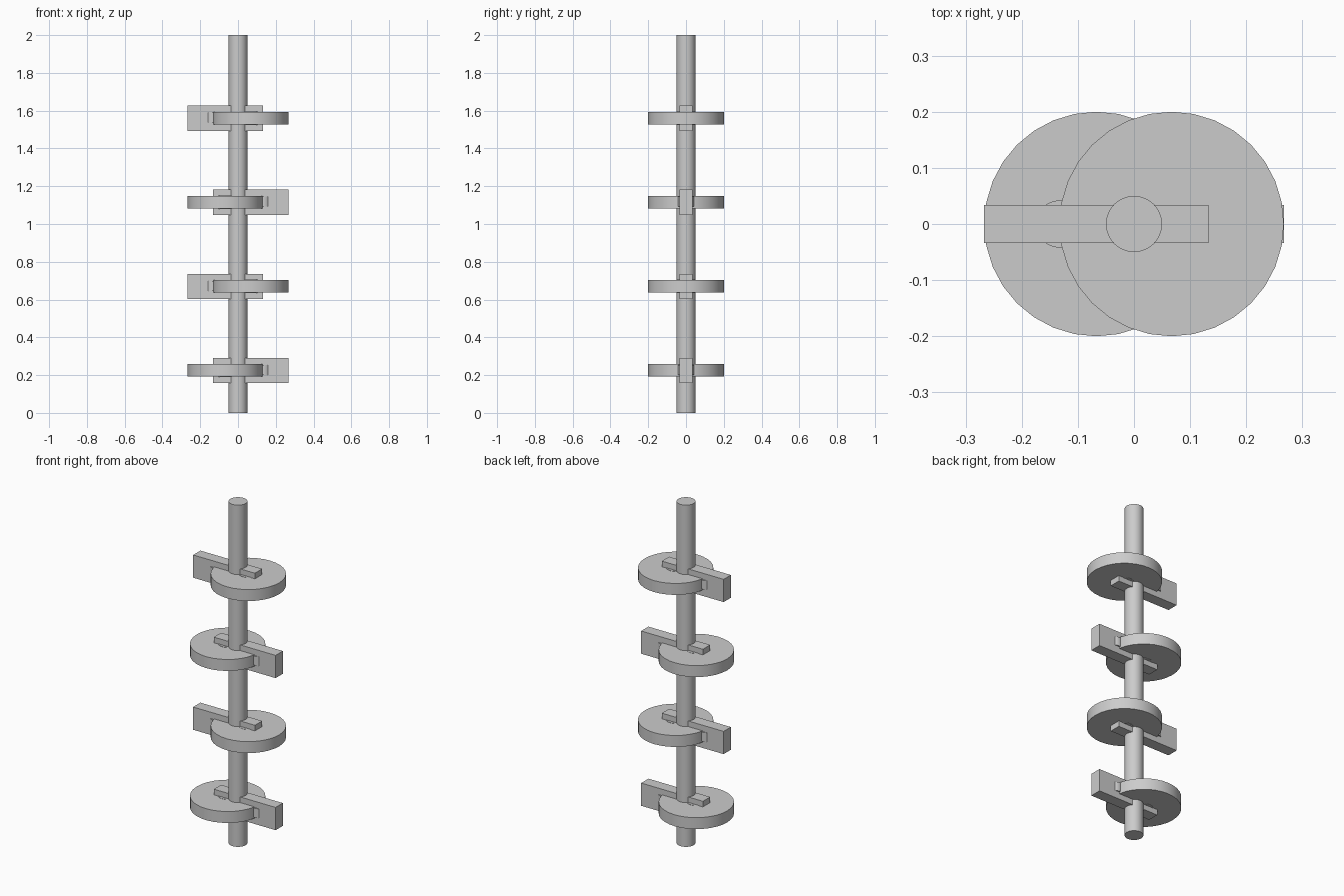
import bpy

cube = bpy.data.objects.get("Cube")
if cube:
    bpy.data.objects.remove(cube, do_unlink=True)

steel = bpy.data.materials.new("plain grey steel")
steel.use_nodes = True
GREY = (0.6, 0.6, 0.6, 1)
steel.diffuse_color = GREY
steel.node_tree.nodes["Principled BSDF"].inputs["Base Color"].default_value = GREY


def finish(name):
    obj = bpy.context.object
    obj.name = name
    obj.data.materials.append(steel)
    return obj


def cylinder(name, radius, depth, x, z):
    bpy.ops.mesh.primitive_cylinder_add(vertices=32, radius=radius, depth=depth,
                                        location=(x, 0, z))
    bpy.ops.object.shade_smooth_by_angle()
    return finish(name)


def box(name, size, x, z):
    bpy.ops.mesh.primitive_cube_add(size=1, location=(x, 0, z))
    obj = finish(name)
    obj.scale = size
    bpy.ops.object.transform_apply(location=False, rotation=False, scale=True)
    return obj


# Main shaft
cylinder("main_shaft", 0.05, 2, 0, 1)

# Four throws, alternating sides
for i in range(4):
    z = 0.225 + i * 0.445
    side = 1 if i % 2 == 0 else -1
    n = i + 1
    box(f"crank_web_{n}", (0.4, 0.067, 0.133), side * 0.067, z)
    cylinder(f"counterweight_disc_{n}", 0.2, 0.067, -side * 0.067, z)
    # Low boss on the disc and pin beside the web
    cylinder(f"disc_boss_{n}", 0.05, 0.07, -side * 0.067, z)
    cylinder(f"crank_pin_{n}", 0.042, 0.053, side * 0.133, z + 0.003)
